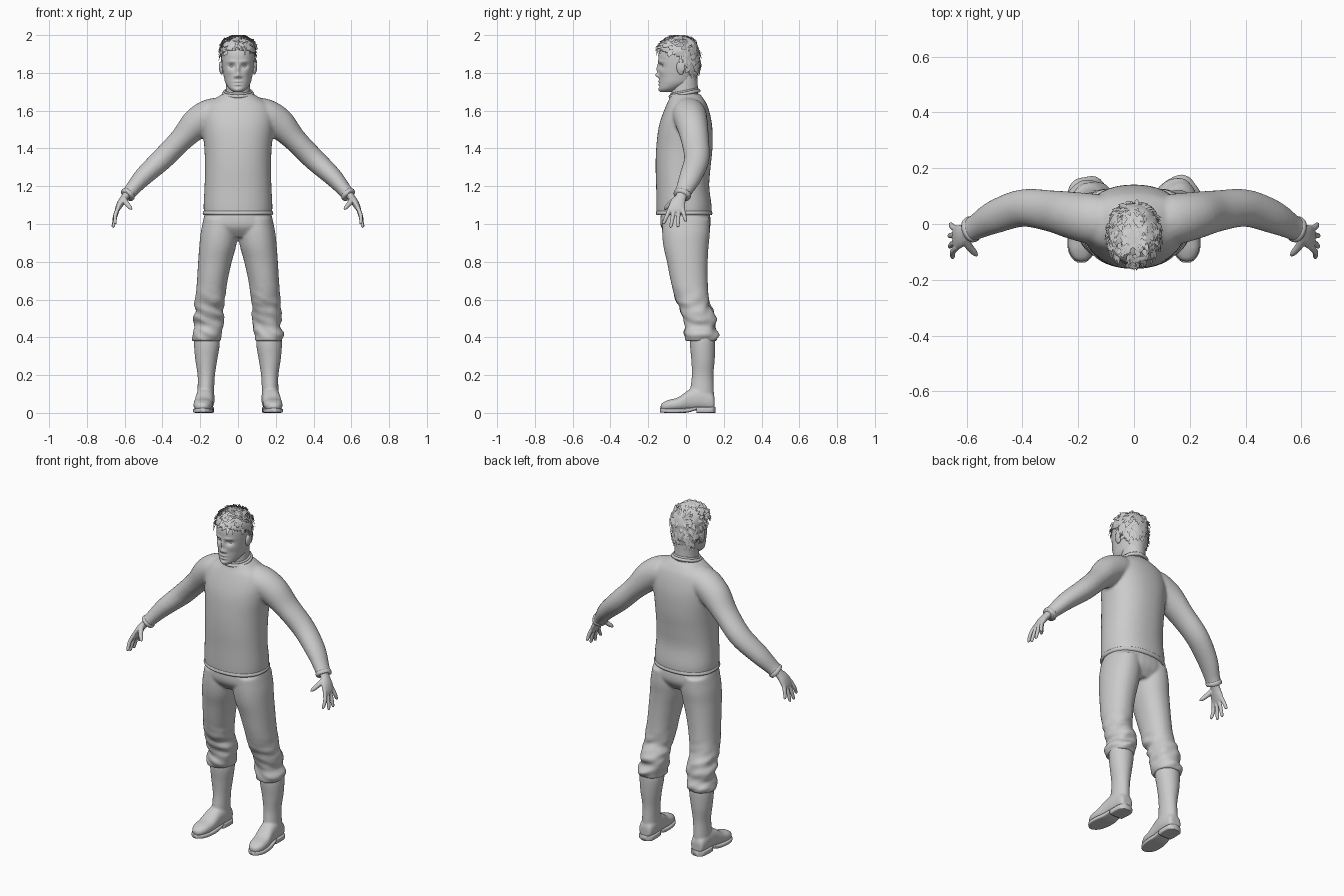
import bpy, bmesh, math, random
from mathutils import Vector, Matrix, noise

random.seed(4)
X, Y, Z = Vector((1, 0, 0)), Vector((0, 1, 0)), Vector((0, 0, 1))


def spline(rows, k):
    """Catmull-Rom resampling of rows of numbers."""
    out = []
    for i in range(len(rows) - 1):
        p = [rows[max(i - 1, 0)], rows[i], rows[i + 1], rows[min(i + 2, len(rows) - 1)]]
        for s in range(k):
            t = s / k
            out.append([0.5 * (2 * b + (c - a) * t + (2 * a - 5 * b + 4 * c - d) * t * t
                               + (3 * b - a - 3 * c + d) * t ** 3) for a, b, c, d in zip(*p)])
    return out + [list(rows[-1])]


def loft(bm, rings, axes=None, ref=Y, n=32, k=5, e=2.0, side=1):
    """Skin through (x, y, z, half width, half depth) sections; fixed axes or following the path."""
    rows = spline(rings, k)
    pts = [Vector((r[0] * side, r[1], r[2])) for r in rows]
    prev = first = None
    for i, r in enumerate(rows):
        if axes:
            u, v = axes
        else:
            t = (pts[min(i + 1, len(pts) - 1)] - pts[max(i - 1, 0)]).normalized()
            v = (ref - t * ref.dot(t)).normalized()
            u = v.cross(t)
        ring = []
        for j in range(n):
            c, s = math.cos(math.tau * j / n), math.sin(math.tau * j / n)
            cu = math.copysign(abs(c) ** (2 / e), c) * max(r[3], .001)
            sv = math.copysign(abs(s) ** (2 / e), s) * max(r[4], .001)
            ring.append(bm.verts.new(pts[i] + u * cu + v * sv))
        if prev:
            for j in range(n):
                bm.faces.new((prev[j], prev[(j + 1) % n], ring[(j + 1) % n], ring[j]))
        first, prev = first or ring, ring
    bm.faces.new(first[::-1])
    bm.faces.new(prev)


def ball(bm, loc, size, rot=0):
    m = Matrix.Translation(loc) @ Matrix.Rotation(rot, 4, 'X') @ Matrix.Diagonal((*size, 1))
    bmesh.ops.create_uvsphere(bm, u_segments=20, v_segments=12, radius=1, matrix=m)


def make(name, bm, voxel=0, smooth=0, mirror=False, solid=0):
    bmesh.ops.recalc_face_normals(bm, faces=bm.faces[:])
    for f in bm.faces:
        f.smooth = True
    me = bpy.data.meshes.new(name)
    bm.to_mesh(me)
    bm.free()
    ob = bpy.data.objects.new(name, me)
    bpy.context.collection.objects.link(ob)
    if voxel:
        m = ob.modifiers.new("fuse", 'REMESH')
        m.mode, m.voxel_size, m.use_smooth_shade = 'VOXEL', voxel, True
    if smooth:
        m = ob.modifiers.new("soften", 'SMOOTH')
        m.factor, m.iterations = .5, smooth
    if solid:
        ob.modifiers.new("thickness", 'SOLIDIFY').thickness = solid
    if mirror:
        ob.modifiers.new("other_side", 'MIRROR').use_mirror_merge = False
    return ob


def body(rows):
    """(z, half width, front y, back y) -> loft sections."""
    return [(0, (f + b) / 2, z, w, (b - f) / 2) for z, w, f, b in rows]


# Shirt: torso and sleeves fused together
bm = bmesh.new()
loft(bm, body([(1.05, .18, -.155, .135), (1.1, .182, -.157, .135), (1.2, .177, -.158, .123),
               (1.3, .175, -.161, .13), (1.4, .178, -.158, .14), (1.5, .188, -.147, .14),
               (1.57, .19, -.128, .13), (1.63, .17, -.104, .112), (1.665, .12, -.088, .092),
               (1.69, .08, -.083, .072)]), (X, Y), n=48, e=2.25)
for s in (1, -1):
    loft(bm, [(.05, .01, 1.60, .06, .07), (.13, .015, 1.585, .082, .09), (.215, .03, 1.535, .083, .085),
              (.3, .047, 1.447, .063, .074), (.4, .057, 1.345, .059, .067), (.5, .025, 1.252, .05, .06),
              (.565, -.01, 1.178, .038, .046), (.588, -.022, 1.15, .038, .045)], side=s)
make("shirt", bm, .009, 4)

# Hem and sleeve bands
bm = bmesh.new()
loft(bm, [(0, -.01, 1.048, .181, .146), (0, -.01, 1.056, .187, .15), (0, -.01, 1.068, .183, .147)],
     (X, Y), n=48, e=2.25)
make("shirt_hem", bm)
bm = bmesh.new()
loft(bm, [(.576, -.016, 1.164, .037, .045), (.582, -.019, 1.157, .041, .048), (.589, -.023, 1.149, .038, .046)])
make("sleeve_cuff", bm, mirror=True)

# Collar rings
for name, z, r, minor in (("collar", 1.69, .077, .009), ("neck_band", 1.702, .071, .006)):
    bpy.ops.mesh.primitive_torus_add(major_radius=r, minor_radius=minor, major_segments=40,
                                     minor_segments=10, location=(0, -.008, z), rotation=(.2, 0, 0))
    bpy.context.object.name = name
    bpy.ops.object.shade_smooth()

# Trousers: hips and two legs, rumpled below the knee
bm = bmesh.new()
loft(bm, body([(1.09, .165, -.125, .115), (1.03, .182, -.136, .13), (.98, .185, -.13, .126),
               (.93, .14, -.09, .09)]), (X, Y), e=2.3)
for s in (1, -1):
    loft(bm, [(.094, 0, 1.03, .088, .125), (.1, 0, .95, .098, .126), (.108, 0, .88, .097, .119),
              (.122, .007, .8, .089, .108), (.136, .017, .7, .081, .098), (.147, .033, .6, .078, .088),
              (.152, .053, .55, .076, .083), (.156, .07, .5, .081, .087), (.154, .074, .45, .074, .081),
              (.165, .08, .41, .078, .09), (.164, .08, .38, .072, .08)], (X, Y), n=48, k=8, e=2.15, side=s)
for v in bm.verts:
    if v.co.z < .68:
        amt = min(1, (.68 - v.co.z) / .12) * .013
        q = Vector((v.co.x * 12, v.co.y * 12, v.co.z * 26 + v.co.x * 10))
        axis = Vector((math.copysign(.155, v.co.x), .065, v.co.z))
        v.co += (v.co - axis).normalized() * noise.noise(q) * amt
make("trousers", bm, .008, 2)

# Boots: shaft and foot fused, with separate heel and front sole
bm = bmesh.new()
loft(bm, [(.165, .088, .42, .066, .064), (.165, .088, .36, .068, .067), (.168, .09, .28, .058, .062),
          (.168, .088, .2, .046, .057), (.17, .085, .13, .044, .062), (.172, .083, .06, .046, .066)], (X, Y))
loft(bm, [(.173, .152, .05, .02, .025), (.172, .14, .058, .04, .046), (.172, .08, .075, .048, .062),
          (.177, .02, .068, .048, .056), (.184, -.04, .047, .05, .036), (.188, -.09, .04, .046, .029),
          (.189, -.122, .034, .03, .021), (.189, -.134, .032, .012, .01)], (X, Z), e=2.4)
make("boot", bm, .006, 3, mirror=True)
bm = bmesh.new()
loft(bm, [(.172, .156, .016, .018, .016), (.172, .14, .016, .042, .016), (.173, .1, .016, .047, .016),
          (.174, .055, .016, .045, .016)], (X, Z), e=6)
make("boot_heel", bm, mirror=True)
bm = bmesh.new()
loft(bm, [(.175, .06, .026, .042, .008), (.18, .01, .014, .048, .012), (.184, -.04, .012, .053, .012),
          (.188, -.09, .012, .049, .012), (.189, -.122, .013, .034, .012), (.189, -.138, .014, .014, .011)],
     (X, Z), e=5)
make("boot_sole", bm, mirror=True)

# Hands: palm, four fingers and thumb
bm = bmesh.new()
loft(bm, [(.565, -.012, 1.185, .024, .03), (.598, -.027, 1.143, .02, .029), (.62, -.042, 1.112, .019, .04),
          (.637, -.05, 1.08, .014, .044), (.643, -.051, 1.062, .009, .038)])
for y0, y1, x1, z1 in ((-.083, -.118, .65, 1.0), (-.062, -.08, .66, .982),
                       (-.04, -.042, .661, .984), (-.019, -.002, .657, 1.012)):
    loft(bm, [(.634, y0, 1.088, .011, .011), (.65, y0 + (y1 - y0) * .5, (1.088 + z1) / 2, .0105, .011),
              (x1, y1, z1 + .006, .008, .0085), (x1 + .001, y1, z1, .003, .003)], n=14)
loft(bm, [(.606, -.05, 1.135, .016, .016), (.592, -.079, 1.112, .014, .014),
          (.572, -.103, 1.088, .011, .011), (.562, -.114, 1.077, .004, .004)], n=14)
make("hand", bm, .0035, 3, mirror=True)

# Neck
bm = bmesh.new()
loft(bm, [(0, 0, 1.62, .075, .07), (0, -.006, 1.69, .066, .071), (0, -.006, 1.74, .064, .068),
          (0, 0, 1.8, .064, .062)], (X, Y))
make("neck", bm)

# Head: lofted skull, face shaped with soft bumps
SKULL = body([(1.698, .022, -.135, -.075), (1.715, .046, -.143, -.03), (1.745, .066, -.142, .03),
              (1.78, .075, -.142, .052), (1.82, .082, -.143, .064), (1.86, .086, -.146, .068),
              (1.9, .087, -.145, .067), (1.935, .081, -.133, .057), (1.962, .062, -.108, .036),
              (1.978, .034, -.078, .004), (1.982, .008, -.045, -.025)])
# x, z, width, height, push in y
BUMPS = [(.034, 1.836, .017, .012, .015), (.034, 1.86, .024, .008, -.005), (0, 1.82, .009, .025, -.013),
         (0, 1.787, .011, .012, -.018), (.014, 1.781, .007, .007, -.009), (0, 1.754, .02, .005, -.006),
         (0, 1.746, .02, .0025, .003), (0, 1.738, .017, .005, -.006), (0, 1.726, .02, .006, .003),
         (0, 1.71, .018, .01, -.004), (.045, 1.805, .02, .018, -.004)]
bm = bmesh.new()
loft(bm, SKULL, (X, Y), n=96, k=8, e=2.1)
for v in bm.verts:
    if v.co.y < -.06:
        x, z = abs(v.co.x), v.co.z
        v.co.y += sum(d * math.exp(-((x - bx) / w) ** 2 - ((z - bz) / h) ** 2) for bx, bz, w, h, d in BUMPS)
make("head", bm)

# Eyes and ears
bm = bmesh.new()
ball(bm, (.034, -.111, 1.836), (.015, .014, .012))
make("eye", bm, mirror=True)
bm = bmesh.new()
ball(bm, (.087, -.03, 1.825), (.011, .021, .036), .15)
ball(bm, (.095, -.024, 1.832), (.006, .02, .028), .15)
make("ear", bm, .003, 3, mirror=True)


# Hair: cap cut from the skull shape along a hairline
def hairline(y):
    if y < -.03:
        return 1.885 + (-.03 - y) / .12 * .04
    return 1.885 - min(1, (y + .03) / .06) * .115


bm = bmesh.new()
loft(bm, SKULL, (X, Y), n=64, k=6, e=2.1)
bmesh.ops.recalc_face_normals(bm, faces=bm.faces[:])
low = [f for f in bm.faces if f.calc_center_median().z < hairline(f.calc_center_median().y)]
bmesh.ops.delete(bm, geom=low, context='FACES')
bm.normal_update()
roots = []
for v in bm.verts:
    roots.append((v.co.copy(), v.normal.copy()))
for v in bm.verts:
    v.co += v.normal * (.006 + .004 * noise.noise(v.co * 40) + .006 * max(0, (v.co.z - 1.9) / .08))
make("hair_cap", bm, solid=.006)

# Hair tufts: bent leaf strips combed forward on top and down on the sides
bm = bmesh.new()
for co, nor in random.sample(roots, min(330, len(roots))):
    top = max(0, min(1, (co.z - 1.90) / .05))
    flow = Vector((random.uniform(-.5, .5), -1, .1)) * top + Vector((0, -.25, -1)) * (1 - top)
    flow = (flow - nor * flow.dot(nor)).normalized()
    across = flow.cross(nor).normalized() * random.uniform(.006, .011)
    length = random.uniform(.022, .04)
    lift = .010 + .008 * top
    a = co + nor * .007
    b = a + flow * length * .5 + nor * lift * .6
    c = a + flow * length + nor * lift * random.uniform(.3, 1)
    vs = [bm.verts.new(Vector((p.x, p.y, min(p.z, 2.0)))) for p in
          (a - across * .7, a + across * .7, b + across, b - across, c)]
    bm.faces.new((vs[0], vs[1], vs[2], vs[3]))
    bm.faces.new((vs[3], vs[2], vs[4]))
make("hair_tufts", bm)
